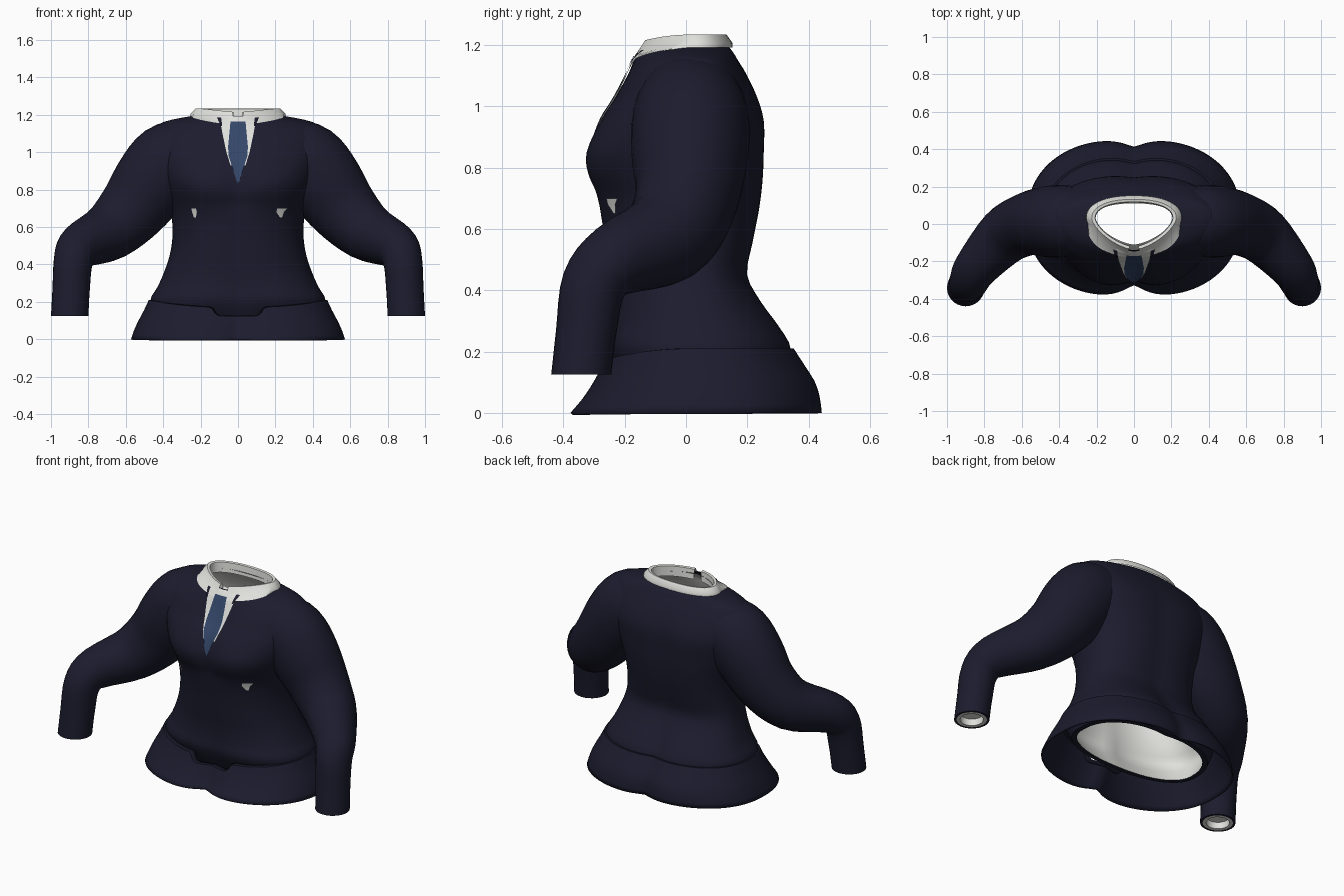
import bpy, bmesh, math
from mathutils import Vector

if "Cube" in bpy.data.objects:
    bpy.data.objects.remove(bpy.data.objects["Cube"])


def material(name, rgb):
    m = bpy.data.materials.new(name)
    m.diffuse_color = (*rgb, 1)
    m.use_nodes = True
    m.node_tree.nodes["Principled BSDF"].inputs["Base Color"].default_value = m.diffuse_color
    return m


NAVY = material("navy cloth", (0.0112, 0.0112, 0.027))
WHITE = material("white shirt", (0.74, 0.74, 0.71))
BLUE = material("blue tie", (0.034, 0.062, 0.14))

# Jacket profile: z, half width, front y, back y, front groove, back groove
TORSO = [(.08, .43, -.19, .325, 0, .02), (.20, .470, -.263, .360, .03, .04),
         (.28, .43, -.255, .324, .02, .05), (.36, .395, -.25, .26, .01, .03),
         (.45, .365, -.26, .210, .01, .02), (.55, .35, -.27, .227, .01, .02),
         (.65, .354, -.285, .247, .01, .02), (.72, .368, -.31, .257, .03, .02),
         (.78, .388, -.342, .262, .05, .02), (.85, .415, -.348, .264, .055, .02),
         (.95, .45, -.295, .264, .03, .02), (1.03, .46, -.24, .238, .02, .01),
         (1.10, .455, -.198, .20, .01, 0), (1.15, .42, -.17, .17, 0, 0),
         (1.175, .35, -.155, .155, 0, 0), (1.195, .24, -.14, .14, 0, 0)]
SKIRT = [(0, .572, -.402, .463, .09, .06), (.05, .555, -.357, .456, .075, .055),
         (.10, .532, -.322, .44, .06, .05), (.15, .505, -.293, .408, .05, .045),
         (.21, .477, -.268, .368, .035, .04)]
# Sleeve path: centre x, y, z, then depth radius and height radius
SLEEVE = [(.27, .015, .98, .18, .195), (.37, .015, .945, .192, .212),
          (.46, .012, .838, .190, .208), (.565, .0, .695, .168, .185),
          (.69, -.065, .575, .152, .157), (.84, -.228, .50, .118, .122),
          (.88, -.30, .42, .106, .105), (.892, -.325, .27, .099, .10),
          (.90, -.342, .125, .098, .10)]
YC = .03


def spline(table, u):
    """Catmull-Rom through the rows of a table, u in row units."""
    n = len(table) - 1
    i = max(0, min(n - 1, int(u)))
    t = u - i
    rows = [table[max(0, min(n, i + k))] for k in (-1, 0, 1, 2)]
    return [b + .5 * t * (c - a + t * (2*a - 5*b + 4*c - d + t * (3*(b - c) + d - a)))
            for a, b, c, d in zip(*rows)]


def at_height(table, z):
    lo, hi = 0, len(table) - 1
    for _ in range(24):
        mid = (lo + hi) / 2
        if spline(table, mid)[0] < z:
            lo = mid
        else:
            hi = mid
    return spline(table, hi)


def front_power(z):
    return 2.3 - .8 * max(0, min(1, (z - 1.08) / .115))


def cleft(x):
    return math.exp(-math.sqrt(x * x + .0003) / .09)


def body_point(row, ang, inset=0):
    z, w, yf, yb, gf, gb = row
    c, s = math.cos(ang), math.sin(ang)
    n = 2.3 if s > 0 else front_power(z)
    x = math.copysign(abs(c) ** (2 / n), c) * (w - inset)
    depth = abs(s) ** (2 / n)
    groove = cleft(x) * depth
    y = YC + ((yb - inset - YC) * depth - gb * groove if s > 0
              else (yf + inset - YC) * depth + gf * groove)
    return Vector((x, y, z))


def front_y(x, z):
    _, w, yf, _, gf, _ = at_height(TORSO, z)
    n = front_power(z)
    depth = max(0, 1 - abs(x / w) ** n) ** (1 / n)
    return YC + (yf - YC) * depth + gf * cleft(x) * depth


def loft(name, rings, mat, closed=True, cap_end=False, inside=False):
    bm = bmesh.new()
    vs = [[bm.verts.new(p) for p in r] for r in rings]
    n = len(rings[0])
    for a, b in zip(vs, vs[1:]):
        for i in range(n if closed else n - 1):
            j = (i + 1) % n
            f = (a[i], a[j], b[j], b[i])
            bm.faces.new(f[::-1] if inside else f)
    if cap_end:
        bm.faces.new(vs[-1])
    me = bpy.data.meshes.new(name)
    bm.to_mesh(me)
    bm.free()
    ob = bpy.data.objects.new(name, me)
    bpy.context.collection.objects.link(ob)
    me.materials.append(mat)
    bpy.ops.object.select_all(action='DESELECT')
    bpy.context.view_layer.objects.active = ob
    ob.select_set(True)
    bpy.ops.object.shade_smooth_by_angle(angle=math.radians(40))
    return ob


def mirror(ob):
    ob.modifiers.new("mirror", 'MIRROR').use_mirror_merge = False
    return ob


N = 80
ANGLES = [2 * math.pi * i / N for i in range(N)]

# Jacket body with a folded hem, and the shirt lining inside it
levels = [spline(TORSO, i / 3) for i in range(3 * (len(TORSO) - 1) + 1)]
hem = [body_point(TORSO[0], a, .03) for a in ANGLES]
loft("jacket_body", [hem] + [[body_point(r, a) for a in ANGLES] for r in levels], NAVY)
lining = [hem] + [[body_point(r, a, .03) for a in ANGLES] for r in levels[2:]]
loft("shirt_lining", lining, WHITE, inside=True)


# Flared skirt of the jacket, with a notched front edge
def skirt_top(a):
    p = body_point(at_height(SKIRT, .17), a)
    if p.y > YC:
        return .21
    top = .21 - .04 * math.sin(a) ** 2
    return top - .045 * max(0, min(1, (.145 - abs(p.x)) / .035))


SKIRT_N = 160
rings = []
for k in range(9):
    ring = []
    for i in range(SKIRT_N):
        a = 2 * math.pi * i / SKIRT_N
        ring.append(body_point(at_height(SKIRT, skirt_top(a) * k / 8), a))
    rings.append(ring)
# closing lip tucks the top edge back into the body
rings.append([Vector((p.x * .94, YC + (p.y - YC) * .9, p.z + .002)) for p in rings[-1]])
skirt = loft("jacket_skirt", rings, NAVY)
solid = skirt.modifiers.new("thickness", 'SOLIDIFY')
solid.thickness = .01
solid.offset = -1

# Sleeves
M = 28
last = len(SLEEVE) - 1


def sleeve_ring(u, scale=1, lift=0):
    x, y, z, ru, rv = spline(SLEEVE, u)
    ahead = Vector(spline(SLEEVE, min(last, u + .3))[:3])
    t = (ahead - Vector(spline(SLEEVE, max(0, u - .3))[:3])).normalized()
    t = t.lerp(Vector((0, 0, -1)), max(0, min(1, (.4 - z) / .2))).normalized()
    side = Vector((0, 1, 0))
    side = (side - t * side.dot(t)).normalized()
    up = side.cross(t)
    c = Vector((x, y, z + lift))
    return [c + side * ru * scale * math.cos(2 * math.pi * i / M)
            - up * rv * scale * math.sin(2 * math.pi * i / M) for i in range(M)]


arm = [sleeve_ring(i / 4) for i in range(4 * last + 1)] + [sleeve_ring(last, .86)]
arm_ob = mirror(loft("sleeve", arm, NAVY))
cuff = [sleeve_ring(last, .86), sleeve_ring(last, .66), sleeve_ring(last, .64, .04)]
cuff_ob = mirror(loft("shirt_cuff", cuff, WHITE, cap_end=True))
for ob in (arm_ob, cuff_ob):
    bm = bmesh.new()
    bm.from_mesh(ob.data)
    bmesh.ops.recalc_face_normals(bm, faces=bm.faces)
    if ob is cuff_ob:
        bmesh.ops.reverse_faces(bm, faces=[f for f in bm.faces if f.normal.z > 0])
    bm.to_mesh(ob.data)
    bm.free()

# Shirt collar: tapered band, its lower edge lying on the jacket front
collar = []
for z, w, yf, yb, dip in [(1.192, .256, -.168, .152, .045), (1.207, .254, -.162, .152, .03),
                          (1.235, .226, -.138, .132, .02), (1.232, .208, -.122, .118, .02),
                          (1.17, .205, -.118, .112, .02)]:
    ring = []
    for i in range(61):
        a = -math.pi / 2 + .2 + (2 * math.pi - .4) * i / 60
        p = body_point((1.195, w, yf, yb, 0, 0), a)
        p.z = z - dip * max(0, -math.sin(a)) ** (1.5 if dip > .04 else 3)
        if dip > .04 and p.y < 0:
            p.y = min(p.y, front_y(p.x, p.z) - .008)
        ring.append(p)
    collar.append(ring)
loft("collar", collar, WHITE, closed=False)


def patch(name, outline, offset, mat):
    """Thin plate following the jacket front; outline rows are z, x0, x1."""
    rows = []
    steps = 8 * (len(outline) - 1)
    for k in range(steps + 1):
        i = min(k // 8, len(outline) - 2)
        t = k / 8 - i
        z, x0, x1 = (a + (b - a) * t for a, b in zip(outline[i], outline[i + 1]))
        xs = [x0 + (x1 - x0) * j / 8 for j in range(9)]
        rows.append([Vector((x, front_y(x, z) - offset, z)) for x in xs])
    return loft(name, rows, mat, closed=False)


# Shirt front and tie in the neck opening
patch("shirt_front", [(.93, -.04, .04), (1.0, -.062, .062), (1.10, -.083, .083),
                      (1.193, -.10, .10)], .006, WHITE)
patch("tie", [(.83, -.003, .003), (.98, -.05, .05), (1.03, -.053, .053),
              (1.165, -.04, .04)], .0095, BLUE)
mirror(patch("collar_slit", [(1.14, .084, .092), (1.185, .09, .112)], .0135, NAVY))

# Shirt showing through at the sides of the waist
patch("left_side_gap", [(.65, .225, .235), (.68, .205, .245), (.70, .21, .265)],
      .006, WHITE)
patch("right_side_gap", [(.65, -.235, -.225), (.68, -.245, -.22), (.70, -.25, -.225)],
      .006, WHITE)
